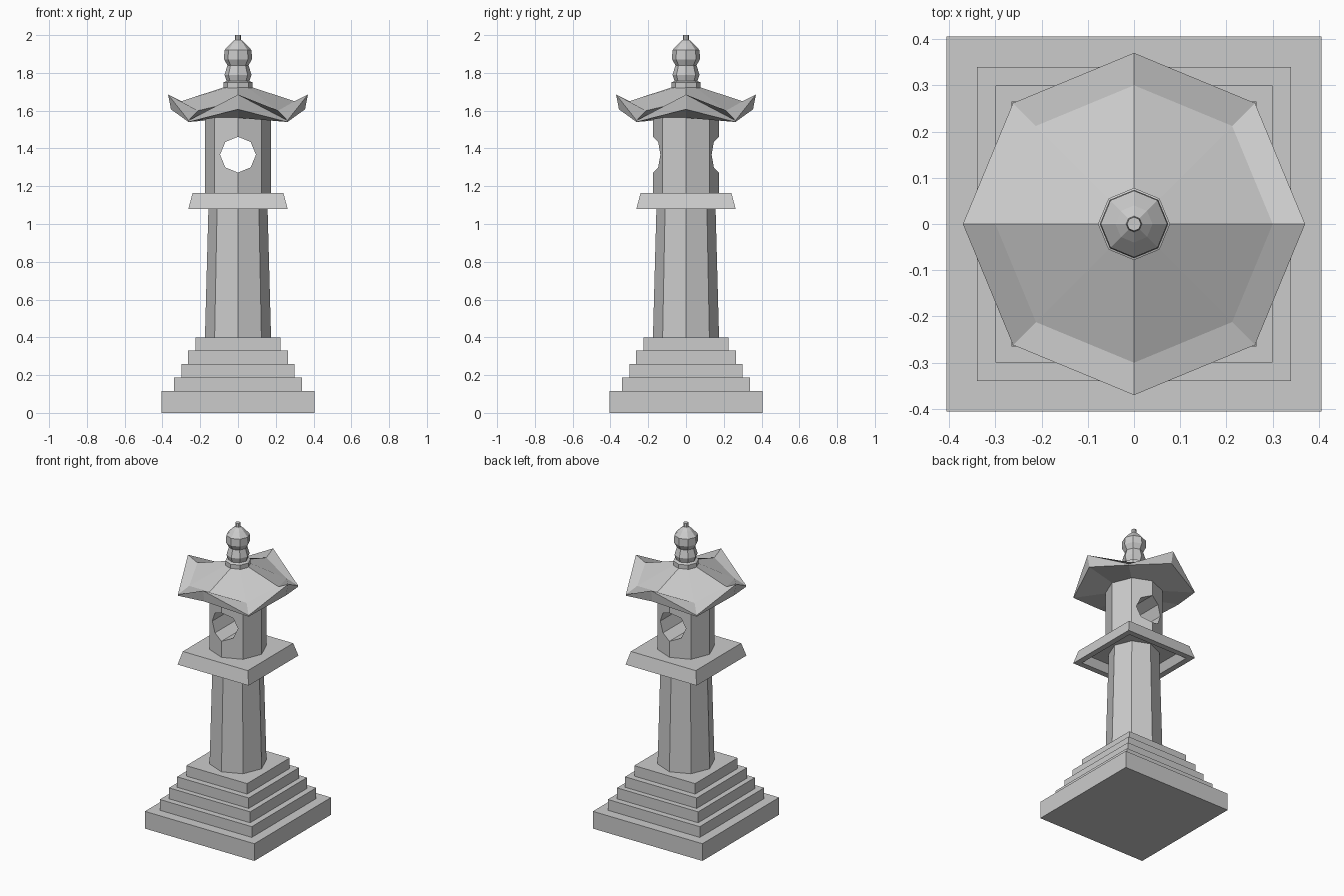
import bpy, bmesh
from math import cos, sin, pi, sqrt

if "Cube" in bpy.data.objects:
    bpy.data.objects.remove(bpy.data.objects["Cube"])


def loft(name, rings, cap_start=True, cap_end=True):
    """Skin a stack of equal-length point rings into one flat-shaded object."""
    bm = bmesh.new()
    loops = [[bm.verts.new(p) for p in ring] for ring in rings]
    n = len(loops[0])
    for a, b in zip(loops, loops[1:]):
        for i in range(n):
            j = (i + 1) % n
            bm.faces.new((a[i], a[j], b[j], b[i]))
    if cap_start:
        bm.faces.new(loops[0][::-1])
    if cap_end:
        bm.faces.new(loops[-1])
    bmesh.ops.recalc_face_normals(bm, faces=bm.faces)
    mesh = bpy.data.meshes.new(name)
    bm.to_mesh(mesh)
    bm.free()
    obj = bpy.data.objects.new(name, mesh)
    bpy.context.collection.objects.link(obj)
    return obj


def square(h, z):
    return [(-h, -h, z), (h, -h, z), (h, h, z), (-h, h, z)]


def octagon(r, z, z_diag=None, r_diag=None):
    """Octagon with points on the axes; the diagonal points may differ."""
    zs = (z, z if z_diag is None else z_diag)
    rs = (r, r if r_diag is None else r_diag)
    return [(rs[i % 2] * cos(i * pi / 4), rs[i % 2] * sin(i * pi / 4), zs[i % 2])
            for i in range(8)]


# Stepped square base
halves = (0.405, 0.34, 0.30, 0.265, 0.225)
levels = (0, 0.115, 0.187, 0.26, 0.33, 0.40)
rings = []
for h, z0, z1 in zip(halves, levels, levels[1:]):
    rings += [square(h, z0), square(h, z1)]
loft("stepped_base", rings)

# Tapered octagonal pillar
loft("pillar", [octagon(0.175, 0.40), octagon(0.155, 1.14)])

# Square platform, hollowed from below
loft("platform", [square(0.20, 1.13), square(0.225, 1.08),
                  square(0.263, 1.08), square(0.24, 1.165)])

# Octagonal lamp chamber with an eight-sided opening front to back
chamber = loft("lamp_chamber", [octagon(0.175, 1.16), octagon(0.175, 1.565)])
cutter = loft("opening_cutter",
              [[(x, y, 1.367 + z) for x, z, _ in octagon(0.095, 0)] for y in (-0.4, 0.4)])
cutter.hide_render = True
mod = chamber.modifiers.new("opening", 'BOOLEAN')
mod.operation = 'DIFFERENCE'
mod.solver = 'EXACT'
mod.object = cutter
bpy.context.view_layer.objects.active = chamber
bpy.ops.object.modifier_apply(modifier="opening")
bpy.data.objects.remove(cutter)

# Roof: rim swings up on the axes and down on the diagonals
loft("roof", [octagon(0.17, 1.562),
              octagon(0.355, 1.607, 1.54, 0.37),
              octagon(0.37, 1.685, 1.548),
              octagon(0.30, 1.65, 1.60),
              octagon(0.07, 1.725)], cap_start=False)

# Turned eight-sided finial
profile = [(0.078, 1.71), (0.078, 1.75), (0.060, 1.757), (0.071, 1.79),
           (0.056, 1.84), (0.074, 1.872), (0.072, 1.92), (0.040, 1.955),
           (0.017, 1.975), (0.015, 2.0)]
loft("finial", [octagon(r, z) for r, z in profile])
